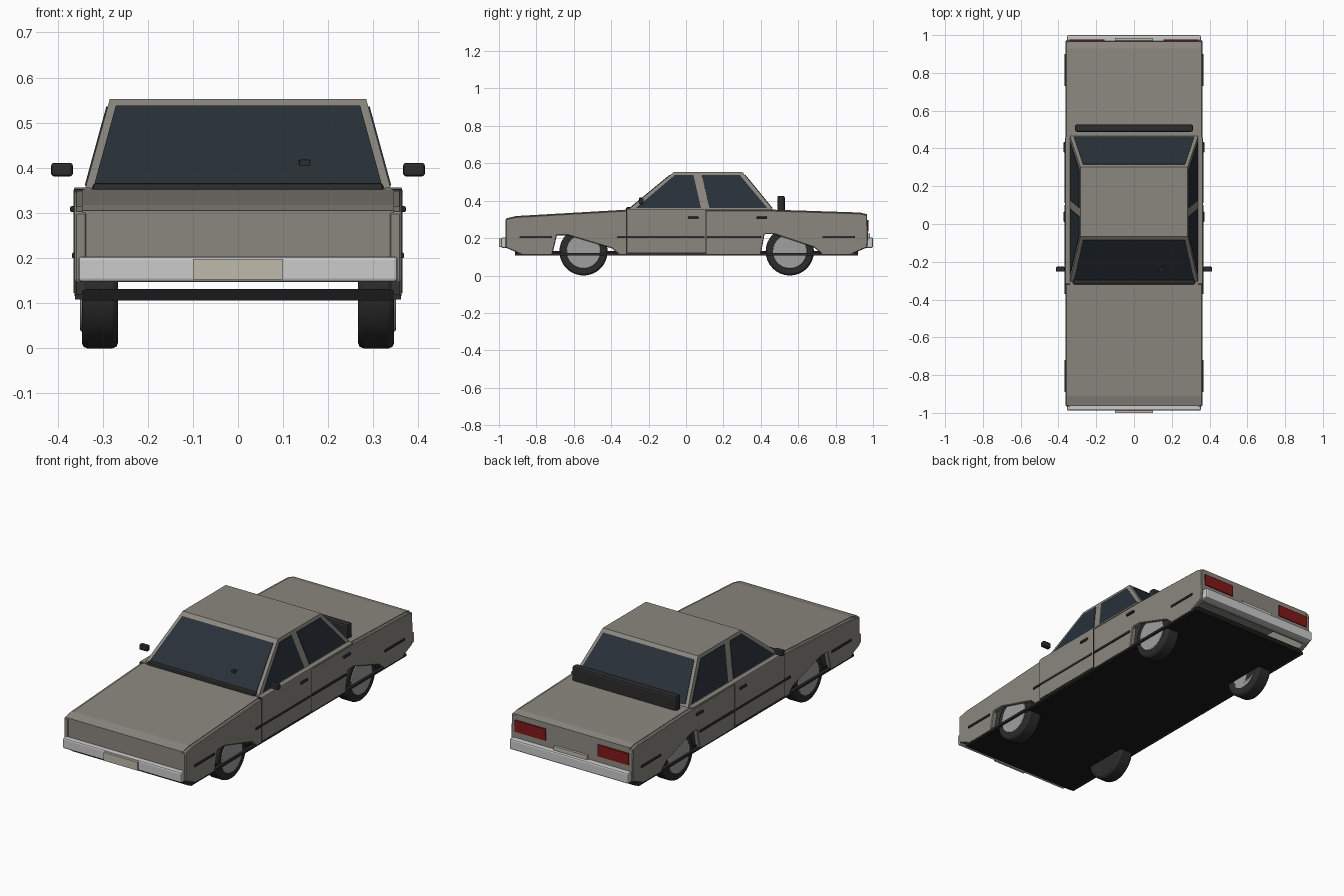
import bpy, bmesh, math

if "Cube" in bpy.data.objects:
    bpy.data.objects.remove(bpy.data.objects["Cube"])


def mat(name, r, g, b):
    m = bpy.data.materials.new(name)
    m.diffuse_color = (r, g, b, 1)
    m.use_nodes = True
    m.node_tree.nodes["Principled BSDF"].inputs["Base Color"].default_value = m.diffuse_color
    return m


PAINT = mat("paint", .26, .245, .215)
DARK = mat("dark_trim", .025, .025, .025)
BLACK = mat("underside_black", .01, .01, .01)
GLASS = mat("glass", .022, .03, .04)
CHROME = mat("bumper_metal", .55, .55, .55)
RIM = mat("rim_metal", .35, .35, .35)
RED = mat("lamp_red", .22, .01, .01)
PLATE = mat("plate_cream", .52, .49, .41)


def finish(name, bm, m, bevel=0, mirror=False, segments=2):
    bmesh.ops.recalc_face_normals(bm, faces=bm.faces)
    me = bpy.data.meshes.new(name)
    bm.to_mesh(me)
    bm.free()
    ob = bpy.data.objects.new(name, me)
    bpy.context.collection.objects.link(ob)
    me.materials.append(m)
    if bevel:
        b = ob.modifiers.new("bevel", 'BEVEL')
        b.width, b.segments, b.limit_method = bevel, segments, 'ANGLE'
    if mirror:
        ob.modifiers.new("mirror", 'MIRROR')
    return ob


def box(name, x, y, z, m, bevel=0, mirror=False):
    bm = bmesh.new()
    bmesh.ops.create_cube(bm, size=1)
    for v in bm.verts:
        v.co = [lo + (c + .5) * (hi - lo) for c, (lo, hi) in zip(v.co, (x, y, z))]
    return finish(name, bm, m, bevel, mirror)


def prism(name, yz, x0, x1, m, bevel=0, mirror=False):
    bm = bmesh.new()
    f = bm.faces.new([bm.verts.new((x0, y, z)) for y, z in yz])
    r = bmesh.ops.extrude_face_region(bm, geom=[f])
    for v in r["geom"]:
        if isinstance(v, bmesh.types.BMVert):
            v.co.x = x1
    return finish(name, bm, m, bevel, mirror, 1)


def pane(name, pts, mirror=False):
    bm = bmesh.new()
    bm.faces.new([bm.verts.new(p) for p in pts])
    ob = finish(name, bm, GLASS)
    s = ob.modifiers.new("thickness", 'SOLIDIFY')
    s.thickness, s.offset = .006, 0
    if mirror:
        ob.modifiers.new("mirror", 'MIRROR')


# Hood, deck, nose and tail as one bent shell
prism("body_shell", [
    (-.955, .148), (-.963, .2), (-.963, .305), (-.91, .318), (-.32, .352), (.47, .352),
    (.93, .337), (.967, .328), (.972, .2), (.965, .148), (.945, .148), (.95, .2), (.948, .315),
    (.47, .335), (-.32, .335), (-.9, .3), (-.943, .29), (-.943, .2), (-.935, .148)],
    -.346, .346, PAINT)

# Side panels with angular wheel openings
prism("side_panel", [
    (-.965, .15), (-.965, .302), (-.91, .314), (-.32, .348), (.47, .348), (.93, .333),
    (.968, .324), (.973, .2), (.968, .15), (.88, .112), (.73, .112), (.685, .15),
    (.47, .222), (.42, .222), (.4, .112), (-.36, .112), (-.395, .145),
    (-.63, .215), (-.69, .215), (-.715, .112), (-.88, .112)],
    .335, .362, PAINT, .004, True)

# Floor
box("floor_pan", (-.345, .345), (-.915, .92), (.106, .132), BLACK)
box("rocker_edge", (.33, .3615), (-.915, .92), (.108, .12), DARK, 0, True)

# Doors: dark gap behind a slightly raised panel
box("door_gap", (.34, .3628), (-.322, .11), (.116, .353), DARK, 0, True)
box("front_door", (.335, .3645), (-.317, .105), (.122, .352), PAINT, .002, True)
box("door_ledge", (.325, .364), (-.315, .46), (.346, .356), PAINT, .002, True)

# Cabin frustum
ZB, ZT = .345, .553


def cabin(z):
    t = (z - ZB) / (ZT - ZB)
    return .341 - .057 * t, -.318 + .253 * t, .472 - .17 * t


bm = bmesh.new()
bmesh.ops.create_cube(bm, size=1)
for v in bm.verts:
    z = ZT if v.co.z > 0 else ZB
    hx, yf, yr = cabin(z)
    v.co = (hx if v.co.x > 0 else -hx, yr if v.co.y > 0 else yf, z)
finish("cabin", bm, PAINT)

# Windows
lo, hi = .36, .536
for name, k in (("windshield", 1), ("rear_window", 2)):
    pane(name, [(s * (cabin(z)[0] - .018), cabin(z)[k], z)
                for s, z in ((-1, lo), (1, lo), (1, hi), (-1, hi))])
for name, yz in (("front_side_window", [(-.268, lo), (.08, lo), (.04, hi), (-.06, hi)]),
                 ("rear_side_window", [(.125, lo), (.435, lo), (.288, hi), (.085, hi)])):
    pane(name, [(cabin(z)[0], y, z) for y, z in yz], True)

# Cowl strip, rear deck spoiler, mirrors
box("cowl_strip", (-.322, .322), (-.32, -.272), (.342, .366), DARK, .007)
box("rear_spoiler", (-.312, .312), (.488, .528), (.34, .426), DARK, .01)
box("inner_mirror", (.135, .16), (-.25, -.225), (.394, .418), DARK, .003)
box("side_mirror", (.366, .414), (-.252, -.226), (.381, .411), DARK, .006, True)

# Side mouldings and door handles
for i, (a, b) in enumerate(((-.89, -.72), (-.37, .1), (.112, .4), (.73, .9))):
    box(f"side_moulding_{i}", (.355, .3675), (a, b), (.2, .212), DARK, .002, True)
for i, y in enumerate((.01, .378)):
    box(f"door_handle_{i}", (.355, .372), (y, y + .056), (.302, .315), DARK, .003, True)

# Bumpers, plates and tail lamps
box("front_bumper", (-.354, .354), (-.988, -.945), (.147, .204), CHROME, .008)
box("rear_bumper", (-.354, .354), (.955, 1.0), (.147, .204), CHROME, .008)
box("front_plate", (-.1, .1), (-1.0, -.98), (.153, .198), PLATE)
box("rear_plate", (-.1, .1), (.96, .984), (.19, .226), PLATE)
box("tail_lamp", (.155, .34), (.955, .976), (.236, .298), RED, 0, True)


# Wheels
def disc(name, x, y, r, width, m, bevel):
    bm = bmesh.new()
    bmesh.ops.create_cone(bm, cap_ends=True, segments=32, radius1=r, radius2=r, depth=width)
    for v in bm.verts:
        v.co = (v.co.z + x, v.co.x + y, v.co.y + .129)
    ob = finish(name, bm, m, bevel, True)
    bpy.context.view_layer.objects.active = ob
    ob.select_set(True)
    bpy.ops.object.shade_smooth_by_angle(angle=math.radians(35))
    ob.select_set(False)


for pos, y in (("front", -.548), ("rear", .555)):
    disc(pos + "_tyre", .306, y, .129, .08, DARK, .012)
    disc(pos + "_rim", .308, y, .092, .084, RIM, .004)
